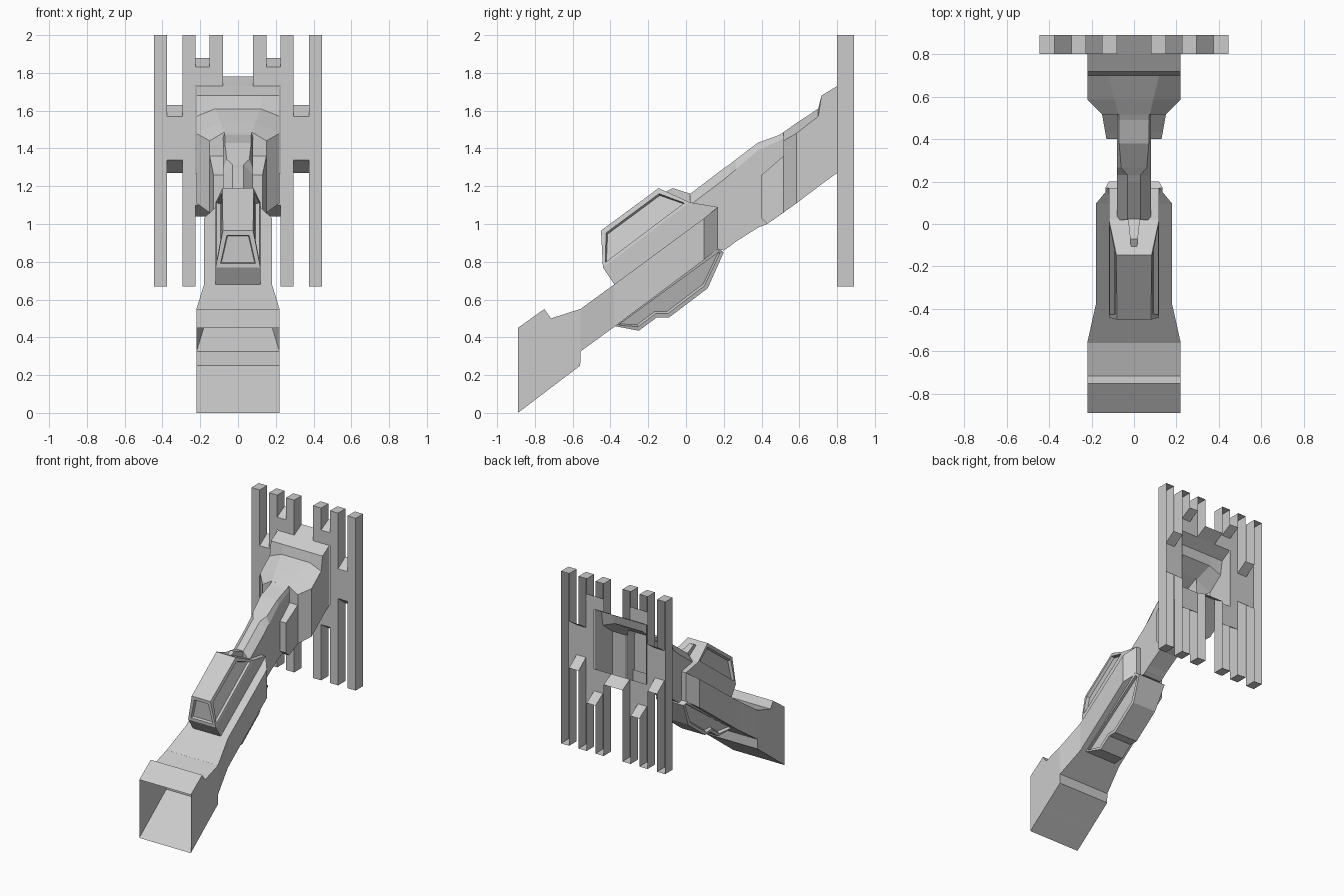
import bpy, bmesh

if "Cube" in bpy.data.objects:
    bpy.data.objects.remove(bpy.data.objects["Cube"])


def finish(name, bm):
    bmesh.ops.remove_doubles(bm, verts=bm.verts, dist=0.0005)
    me = bpy.data.meshes.new(name)
    bm.to_mesh(me)
    bm.free()
    ob = bpy.data.objects.new(name, me)
    bpy.context.collection.objects.link(ob)
    return ob


def loft(name, sections, start=True, end=True):
    """Sections (y, half profile bottom to top), mirrored in x."""
    bm = bmesh.new()
    rings = []
    for y, half in sections:
        ring = half + [(-x, z) for x, z in reversed(half)]
        rings.append([bm.verts.new((x, y, z)) for x, z in ring])
    for a, b in zip(rings, rings[1:]):
        for i in range(len(a)):
            j = (i + 1) % len(a)
            bm.faces.new((a[i], a[j], b[j], b[i]))
    if start:
        bm.faces.new(rings[0])
    if end:
        bm.faces.new(rings[-1][::-1])
    bmesh.ops.recalc_face_normals(bm, faces=bm.faces)
    return finish(name, bm)


def pod(name, pts, sides, loop, side_inset=None, span_inset=None):
    """Closed mirrored pod: side polygons plus spans across x; optional recessed panels."""
    bm = bmesh.new()
    r = [bm.verts.new(p) for p in pts]
    l = [bm.verts.new((-x, y, z)) for x, y, z in pts]
    recess = []
    for k, s in enumerate(sides):
        for v in (r, l):
            f = bm.faces.new([v[i] for i in s])
            if side_inset and k == 0:
                recess.append((f, side_inset))
    for a, b in zip(loop, loop[1:] + loop[:1]):
        f = bm.faces.new((r[a], r[b], l[b], l[a]))
        if span_inset and (a, b) == span_inset[0]:
            recess.append((f, span_inset[1]))
    bmesh.ops.recalc_face_normals(bm, faces=bm.faces)
    for f, t in recess:
        bmesh.ops.inset_individual(bm, faces=[f], thickness=t)
        bmesh.ops.inset_individual(bm, faces=[f], thickness=0.006, depth=-0.022)
    return finish(name, bm)


def box(w, lo, hi):
    return [(w, lo), (w, hi)]


# Open-mouthed lower arm and main body
loft("main_body", [
    (-.89, box(.22, 0, .45)), (-.75, box(.22, .106, .55)), (-.715, box(.22, .133, .50)),
    (-.56, box(.22, .25, .55)), (-.559, box(.22, .325, .55)), (-.38, box(.18, .455, .68)),
    (.095, box(.18, .81, 1.03)), (.17, box(.118, .87, 1.09))], start=False)

# Upper housing with recessed side and front windows
pod("upper_housing",
    [(.118, -.38, .68), (.118, -.44, .77), (.08, -.45, .965), (.083, -.145, 1.19),
     (.118, .02, 1.115), (.118, .17, 1.09), (.118, .17, .95)],
    [(1, 2, 3, 4), (0, 1, 4, 5, 6)], [0, 1, 2, 3, 4, 5, 6], .03, ((1, 2), .033))

# Lower pod with recessed side windows
pod("lower_pod",
    [(.135, -.38, .46), (.10, -.25, .435), (.10, -.155, .505), (.10, -.09, .505),
     (.10, .115, .66), (.118, .20, .85), (.135, .17, .87)],
    [(0, 1, 2, 3, 4, 5, 6)], [0, 1, 2, 3, 4, 5, 6], .022)

# Small latch behind the upper housing
loft("latch", [(-.11, box(.014, 1.12, 1.17)), (-.07, box(.018, 1.10, 1.19)),
               (.04, box(.03, 1.10, 1.155))])

# Slim connecting arm: narrow ridge that widens past the notch
loft("slim_arm", [
    (.02, [(.08, .90), (.08, 1.10), (.03, 1.158)]),
    (.20, [(.08, .86), (.08, 1.235), (.03, 1.295)]),
    (.23, [(.08, .88), (.08, 1.26), (.03, 1.315)]),
    (.265, [(.08, .907), (.08, 1.29), (.06, 1.343)]),
    (.38, [(.08, .98), (.08, 1.39), (.07, 1.43)]),
    (.49, [(.08, 1.045), (.08, 1.44), (.07, 1.47)]),
    (.60, [(.08, 1.13), (.08, 1.50), (.075, 1.535)])], end=False)
loft("arm_keel", [(.34, box(.08, .965, 1.1)), (.43, box(.08, 1.0, 1.1)),
                  (.53, box(.08, 1.07, 1.2))])

# Stepped shoulder and flared rear housing, open towards the panel
loft("shoulder", [(.40, box(.13, 1.03, 1.26)), (.43, box(.135, 1.0, 1.285)),
                  (.515, box(.15, 1.06, 1.36))])
loft("rear_housing", [
    (.515, [(.15, 1.06), (.15, 1.44), (.075, 1.485)]),
    (.585, [(.22, 1.11), (.22, 1.48), (.09, 1.535)]),
    (.70, [(.22, 1.197), (.22, 1.57), (.12, 1.61)]),
    (.717, [(.22, 1.21), (.22, 1.68), (.12, 1.68)]),
    (.80, [(.22, 1.27), (.22, 1.73), (.12, 1.73)])], end=False)

# Slatted back panel, an open-backed shell: x range, then bottom and top heights (front, back)
F, B = .80, .89
columns = [(0, .08, 1.27, 1.22, 1.73, 1.78), (.08, .15, .67, .67, 2, 2),
           (.15, .225, 1.10, 1.04, 1.83, 1.88), (.225, .295, .67, .67, 2, 2),
           (.295, .375, 1.34, 1.27, 1.57, 1.63), (.375, .445, .67, .67, 2, 2)]
bm = bmesh.new()


def quad(*pts):
    for s in (1, -1):
        f = [bm.verts.new((s * x, y, z)) for x, y, z in pts]
        bm.faces.new(f if s == 1 else f[::-1])


for i, (a, b, lf, lb, hf, hb) in enumerate(columns):
    # front faces leave a hole where the rear housing joins
    spans = [(lf, 1.27), (1.73, hf)] if b < .23 else [(lf, hf)]
    for lo, hi in spans:
        if hi - lo > .001:
            quad((a, F, lo), (b, F, lo), (b, F, hi), (a, F, hi))
    quad((a, F, hf), (b, F, hf), (b, B, hb), (a, B, hb))
    quad((a, B, lb), (b, B, lb), (b, F, lf), (a, F, lf))
    if i % 2:
        # bar sides stop at the neighbouring bridges
        for x, j, flip in ((a, i - 1, -1), (b, i + 1, 1)):
            if j < len(columns):
                _, _, nlf, nlb, nhf, nhb = columns[j]
                walls = [(lf, lb, nlf, nlb), (nhf, nhb, hf, hb)]
            else:
                walls = [(lf, lb, hf, hb)]
            for f0, b0, f1, b1 in walls:
                quad(*[(x, F, f0), (x, B, b0), (x, B, b1), (x, F, f1)][::flip])
finish("back_panel", bm)
